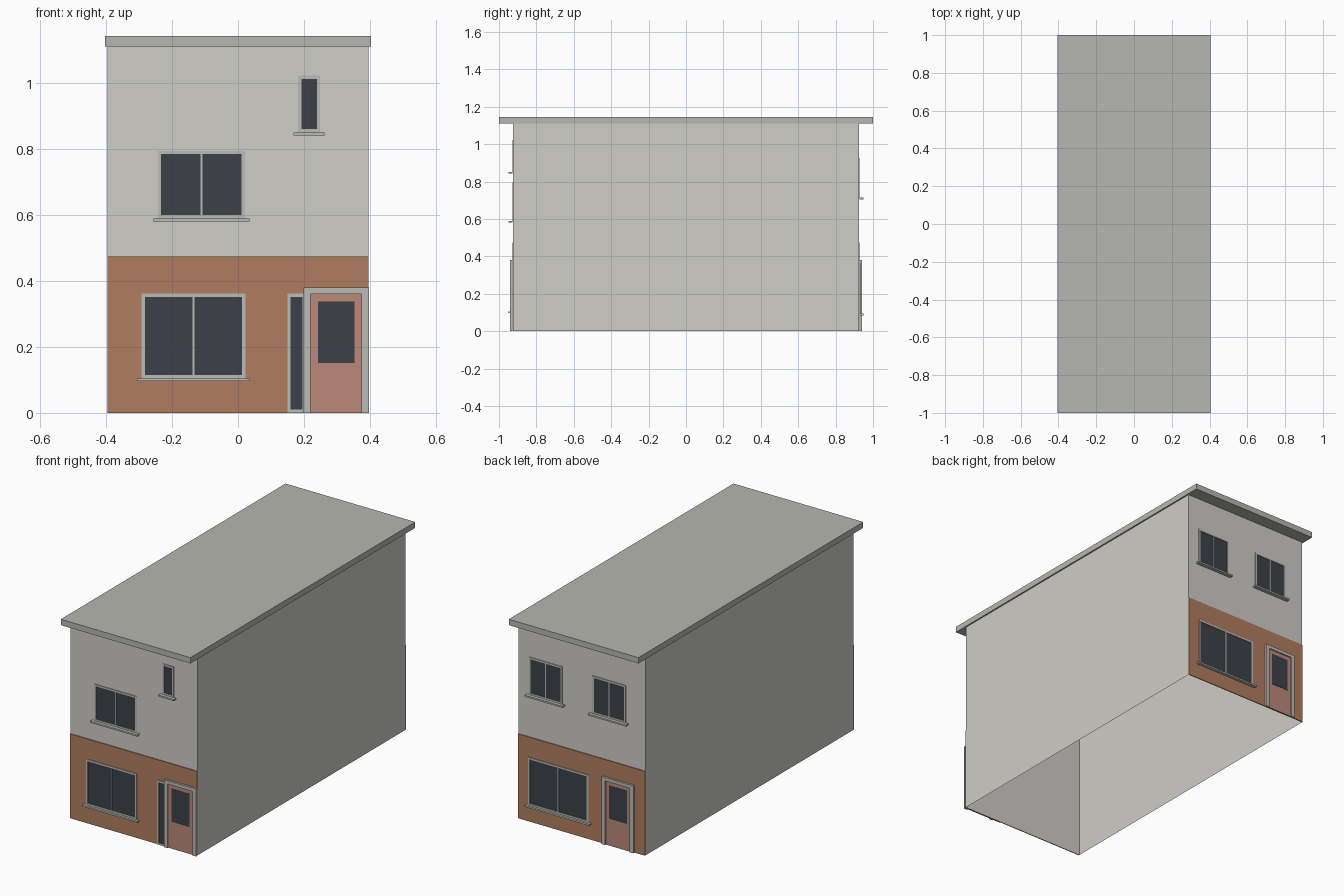
import bpy, bmesh
from mathutils import Matrix, Vector

if "Cube" in bpy.data.objects:
    bpy.data.objects.remove(bpy.data.objects["Cube"])

HW, WALL_Y = 0.396, 0.926        # half width, facade plane
BRICK = 0.005                    # brick facing thickness


def material(name, rgb):
    m = bpy.data.materials.new(name)
    m.diffuse_color = (*rgb, 1)
    m.use_nodes = True
    m.node_tree.nodes["Principled BSDF"].inputs["Base Color"].default_value = m.diffuse_color
    return m


RENDER = material("render", (0.62, 0.61, 0.57))
BRICKS = material("brick", (0.44, 0.20, 0.115))
GLASS = material("glass", (0.045, 0.052, 0.065))
TRIM = material("trim", (0.50, 0.50, 0.47))
DOOR = material("door", (0.50, 0.25, 0.19))
ROOF = material("roof", (0.47, 0.47, 0.44))


def boxes(name, mat, parts, open_ends=False):
    """One object from boxes given as (x0, x1, y0, y1, z0, z1)."""
    bm = bmesh.new()
    for x0, x1, y0, y1, z0, z1 in parts:
        size = (abs(x1 - x0), abs(y1 - y0), abs(z1 - z0))
        mid = Vector((x0 + x1, y0 + y1, z0 + z1)) / 2
        bmesh.ops.create_cube(bm, size=1, matrix=Matrix.Translation(mid) @ Matrix.Diagonal((*size, 1)))
    if open_ends:
        bm.normal_update()
        ends = [f for f in bm.faces if abs(f.normal.z) > 0.9]
        bmesh.ops.delete(bm, geom=ends, context='FACES')
    me = bpy.data.meshes.new(name)
    bm.to_mesh(me)
    bm.free()
    me.materials.append(mat)
    ob = bpy.data.objects.new(name, me)
    bpy.context.collection.objects.link(ob)
    return ob


def facade(name, mat, side, d0, d1, rects):
    """Boxes on the front (-1) or back (1) wall, from depth d0 to d1 outward."""
    y0, y1 = side * (WALL_Y + d0), side * (WALL_Y + d1)
    return boxes(name, mat, [(a, b, y0, y1, c, d) for a, b, c, d in rects])


def window(name, side, base, x0, x1, z0, z1, panes=2, sill=True):
    f = 0.010
    rects = [(x0, x0 + f, z0, z1), (x1 - f, x1, z0, z1),
             (x0 + f, x1 - f, z0, z0 + f), (x0 + f, x1 - f, z1 - f, z1)]
    if panes == 2:
        c = (x0 + x1) / 2
        rects.append((c - 0.003, c + 0.003, z0 + f, z1 - f))
    facade(name + "_frame", TRIM, side, base, base + 0.004, rects)
    facade(name + "_glass", GLASS, side, base, base + 0.0015,
           [(x0 + f, x1 - f, z0 + f, z1 - f)])
    if sill:
        facade(name + "_sill", TRIM, side, base, 0.022,
               [(x0 - 0.014, x1 + 0.014, z0 - 0.009, z0)])


def door(name, side, x0, x1):
    f, top = 0.022, 0.38
    facade(name + "_frame", TRIM, side, BRICK, 0.016,
           [(x0, x0 + f, 0, top), (x1 - f, x1, 0, top), (x0 + f, x1 - f, top - 0.019, top)])
    facade(name + "_leaf", DOOR, side, BRICK, 0.009, [(x0 + f, x1 - f, 0, top - 0.019)])
    facade(name + "_glass", GLASS, side, 0.009, 0.0105, [(x0 + 0.044, x1 - 0.044, 0.152, 0.338)])


# Wall shell (open underneath) and flat roof slab
boxes("walls", RENDER, [(-HW, HW, -WALL_Y, WALL_Y, 0, 1.111)], open_ends=True)
boxes("roof", ROOF, [(-0.404, 0.404, -1, 1, 1.111, 1.144)])

# Brick facing on the ground floor
for side, label in ((-1, "front"), (1, "back")):
    facade(label + "_brick", BRICKS, side, 0.0005, BRICK, [(-HW, HW, 0, 0.475)])

# Front openings
window("front_ground_window", -1, BRICK, -0.292, 0.022, 0.105, 0.362)
window("front_upper_window", -1, 0.0005, -0.243, 0.021, 0.590, 0.795)
window("front_small_window", -1, 0.0005, 0.182, 0.249, 0.851, 1.023, panes=1)
window("front_side_light", -1, BRICK, 0.150, 0.205, 0, 0.362, panes=1, sill=False)
door("front_door", -1, 0.198, 0.397)

# Back openings
window("back_ground_window", 1, BRICK, -0.046, 0.329, 0.094, 0.362)
window("back_upper_window_left", 1, 0.0005, 0.120, 0.328, 0.714, 0.925)
window("back_upper_window_right", 1, 0.0005, -0.275, -0.067, 0.714, 0.925)
door("back_door", 1, -0.331, -0.133)
